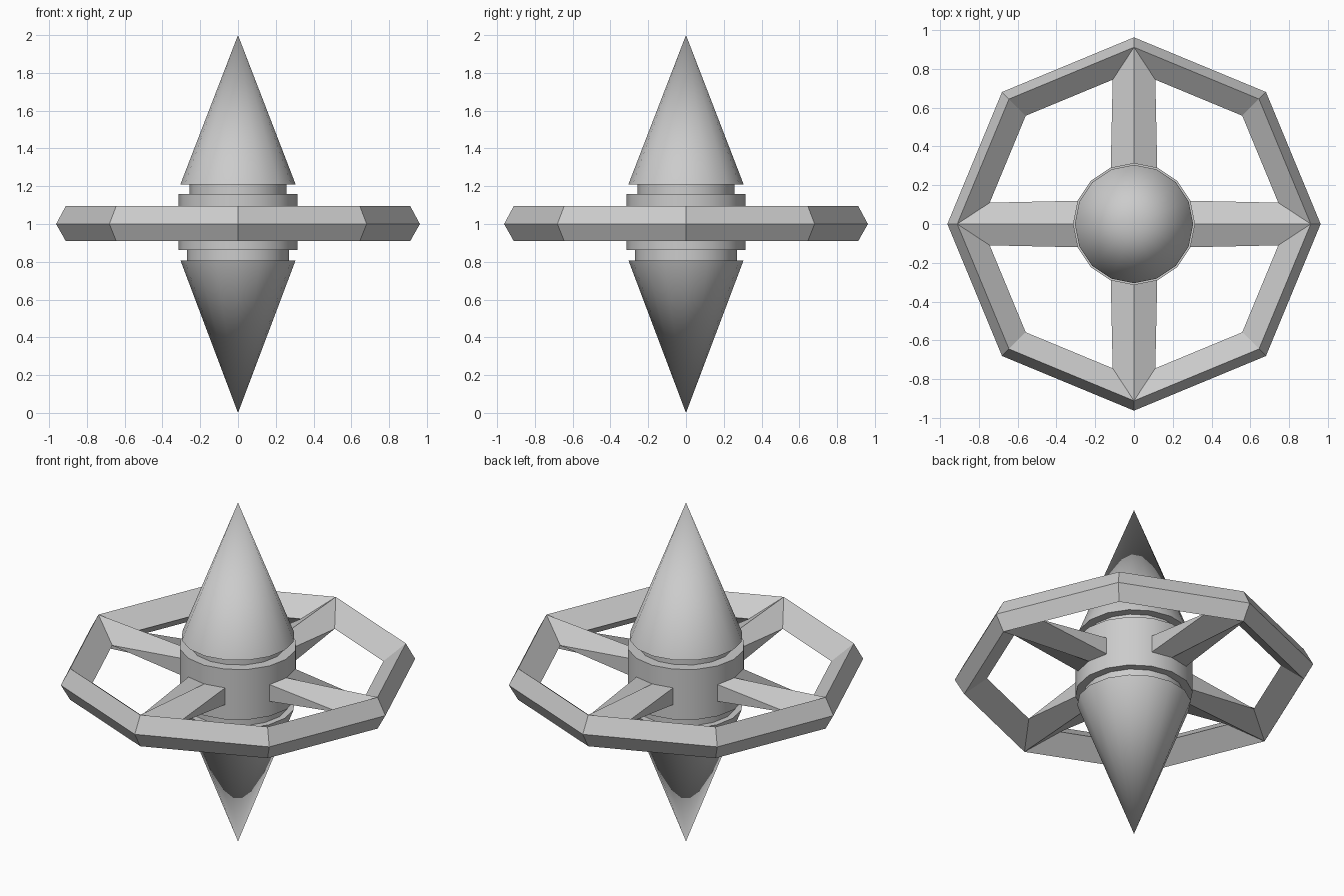
import bpy, bmesh
from math import cos, sin, tau, radians

cube = bpy.data.objects.get("Cube")
if cube:
    bpy.data.objects.remove(cube, do_unlink=True)

grey = bpy.data.materials.new("plain grey")
grey.use_nodes = True
colour = (0.6, 0.6, 0.6, 1)
grey.diffuse_color = colour
grey.node_tree.nodes["Principled BSDF"].inputs["Base Color"].default_value = colour

MID = 1.0       # height of the wheel plane


def add_object(name, bm, smooth):
    bmesh.ops.remove_doubles(bm, verts=bm.verts, dist=0.0001)
    bmesh.ops.recalc_face_normals(bm, faces=bm.faces)
    mesh = bpy.data.meshes.new(name)
    bm.to_mesh(mesh)
    bm.free()
    mesh.materials.append(grey)
    obj = bpy.data.objects.new(name, mesh)
    obj.location.z = MID
    bpy.context.collection.objects.link(obj)
    if smooth:
        bpy.ops.object.select_all(action='DESELECT')
        obj.select_set(True)
        bpy.context.view_layer.objects.active = obj
        bpy.ops.object.shade_smooth_by_angle(angle=radians(35))
    return obj


def revolve(name, profile, sides, closed=False, smooth=False):
    """Turn a (radius, height) profile about z."""
    bm = bmesh.new()
    rows = []
    for r, z in profile:
        if r == 0:
            rows.append([bm.verts.new((0, 0, z))] * sides)
        else:
            rows.append([bm.verts.new((r * cos(tau * i / sides), r * sin(tau * i / sides), z))
                         for i in range(sides)])
    pairs = list(zip(rows, rows[1:]))
    if closed:
        pairs.append((rows[-1], rows[0]))
    for a, b in pairs:
        for i in range(sides):
            j = (i + 1) % sides
            bm.faces.new(dict.fromkeys((a[i], a[j], b[j], b[i])))
    return add_object(name, bm, smooth)


# Central spindle: cone, neck, hub, neck, cone
upper = [(0, 1), (0.305, 0.21), (0.256, 0.21), (0.256, 0.16), (0.315, 0.16)]
lower = [(0.315, -0.137), (0.27, -0.137), (0.27, -0.192), (0.305, -0.192), (0, -1)]
revolve("spindle", upper + lower, 16, smooth=True)

# Eight-sided rim with a diamond section
revolve("rim", [(0.963, 0), (0.912, 0.095), (0.79, 0), (0.912, -0.09)], 8, closed=True)

# Four ridged spokes running from the hub into the rim corners
for n, label in enumerate(("left", "back", "right", "front")):
    bm = bmesh.new()
    top, base = (bm.verts.new((0.912, 0, z)) for z in (0.095, -0.09))
    root_top, root_base = (bm.verts.new((0.312, 0, z)) for z in (0.05, -0.05))
    ends = []
    for s in (-1, 1):
        tip = bm.verts.new((0.745, s * 0.11, 0))
        high, low = (bm.verts.new((0.288, s * 0.12, z)) for z in (0.05, -0.05))
        bm.faces.new((root_top, high, tip, top))
        bm.faces.new((root_base, low, tip, base))
        bm.faces.new((high, low, tip))
        bm.faces.new((root_top, high, low, root_base))
        bm.faces.new((tip, top, base))
    spoke = add_object(label + "_spoke", bm, False)
    spoke.rotation_euler.z = n * tau / 4
